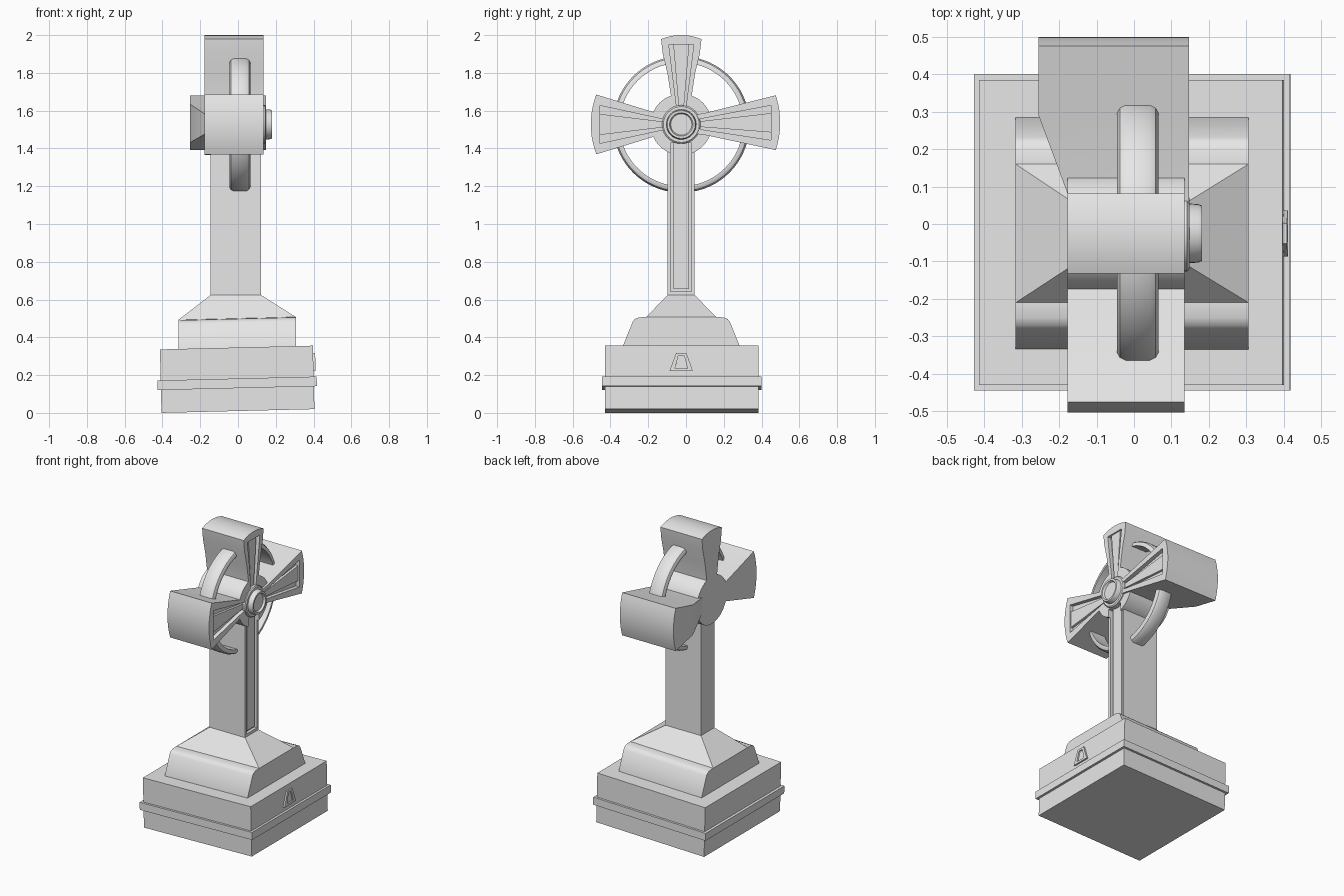
import bpy, bmesh, math
from mathutils import Vector

if "Cube" in bpy.data.objects:
    bpy.data.objects.remove(bpy.data.objects["Cube"])

stone = bpy.data.materials.new("light_grey_stone")
stone.diffuse_color = (0.8, 0.8, 0.8, 1)
stone.use_nodes = True
stone.node_tree.nodes["Principled BSDF"].inputs["Base Color"].default_value = stone.diffuse_color
CY, CZ = -0.025, 1.527          # centre of the cross head


def finish(name, bm):
    bmesh.ops.remove_doubles(bm, verts=bm.verts, dist=1e-5)
    bmesh.ops.recalc_face_normals(bm, faces=bm.faces)
    me = bpy.data.meshes.new(name)
    bm.to_mesh(me)
    bm.free()
    ob = bpy.data.objects.new(name, me)
    bpy.context.collection.objects.link(ob)
    me.materials.append(stone)
    return ob


def prism_bm(pts, x0, x1):
    """Extrude a (y, z) outline along x."""
    bm = bmesh.new()
    f = bm.faces.new([bm.verts.new((x0, y, z)) for y, z in pts])
    ex = bmesh.ops.extrude_face_region(bm, geom=[f])
    for v in ex["geom"]:
        if isinstance(v, bmesh.types.BMVert):
            v.co.x = x1
    return bm


def prism(name, pts, x0, x1):
    return finish(name, prism_bm(pts, x0, x1))


def box(name, x, y, z):
    return prism(name, [(y[0], z[0]), (y[1], z[0]), (y[1], z[1]), (y[0], z[1])], *x)


def lathe(name, prof, closed=False, n=64):
    """Turn an (x, radius) profile about the head's axis."""
    bm = bmesh.new()
    rings = []
    for k in range(n):
        a = 2 * math.pi * k / n
        rings.append([bm.verts.new((x, CY + r * math.cos(a), CZ + r * math.sin(a))) for x, r in prof])
    m = len(prof)
    for k in range(n):
        p, q = rings[k], rings[(k + 1) % n]
        for i in range(m if closed else m - 1):
            j = (i + 1) % m
            bm.faces.new((p[i], p[j], q[j], q[i]))
    return finish(name, bm)


def cut(ob, cutters):
    for c in cutters:
        md = ob.modifiers.new("recess", "BOOLEAN")
        md.operation = "DIFFERENCE"
        md.solver = "EXACT"
        md.object = c
        bpy.context.view_layer.objects.active = ob
        bpy.ops.object.modifier_apply(modifier=md.name)


# stepped base, settled at a slight tilt
tilt = math.radians(-1.4)
block = box("base_block", (-0.405, 0.405), (-0.43, 0.385), (0.01, 0.346))
band = box("base_band", (-0.423, 0.421), (-0.445, 0.40), (0.131, 0.182))
plate_o = [(-0.087, 0.212), (0.036, 0.212), (0.002, 0.308), (-0.052, 0.308)]
plate_i = [(-0.058, 0.226), (0.008, 0.226), (-0.010, 0.294), (-0.040, 0.294)]
plate = prism("base_emblem_frame", plate_o, 0.39, 0.416)
hole = prism("emblem_cutter", plate_i, 0.407, 0.5)
cut(plate, [hole])
bpy.data.objects.remove(hole)
for ob in (block, band, plate):
    ob.rotation_euler.y = tilt

# plinth: shouldered profile below, hipped roof above
half = [(0.31, 0.33), (0.31, 0.345), (0.257, 0.475), (0.245, 0.49), (0.225, 0.498), (0.185, 0.50)]
outline = [(CY + y, z) for y, z in half] + [(CY - y, z) for y, z in reversed(half)]
plinth = prism("plinth", outline, -0.316, 0.306)
bm = bmesh.new()
low = [bm.verts.new((x, CY + y, 0.50)) for x, y in ((-0.316, -0.185), (0.306, -0.185), (0.306, 0.185), (-0.316, 0.185))]
top = [bm.verts.new((x, CY + y, 0.624)) for x, y in ((-0.145, -0.073), (0.122, -0.073), (0.122, 0.071), (-0.145, 0.071))]
bm.faces.new(low)
bm.faces.new(top)
for i in range(4):
    j = (i + 1) % 4
    bm.faces.new((low[i], low[j], top[j], top[i]))
roof = finish("plinth_roof", bm)
for ob in (plinth, roof):
    for v in ob.data.vertices:
        if v.co.z < 0.6:
            v.co.z += 0.025 * v.co.x

# shaft with sunken front panel
shaft = box("shaft", (-0.145, 0.121), (-0.098, 0.046), (0.61, 1.46))
shaft_cut = box("shaft_cutter", (0.101, 0.2), (-0.082, 0.030), (0.642, 1.43))
box("shaft_panel", (0.09, 0.112), (-0.066, 0.016), (0.655, 1.43))
cut(shaft, [shaft_cut])

# three flared arms: direction, reach, corner reach, end half width, x range
ARMS = {
    "left_arm": ((-1, 0), 0.479, 0.450, 0.158, -0.177, 0.135),
    "right_arm": ((1, 0), 0.524, 0.500, 0.145, -0.177, 0.147),
    "top_arm": ((0, 1), 0.473, 0.452, 0.107, -0.177, 0.135),
}
cutters = [shaft_cut]
hub = lathe("hub", [(-0.177, 0), (-0.177, 0.162), (0.135, 0.162), (0.135, 0)])
for name, (d, R, rc, w, x0, x1) in ARMS.items():
    lift = 0.01 if name == "right_arm" else 0

    def to(r, s):
        y, z = CY + r * d[0] - s * d[1], CZ + r * d[1] + s * d[0]
        return y, z + lift * r / R

    arc = [(rc + (R - rc) * (1 - (k / 5) ** 2), w * k / 5) for k in range(-5, 6)]
    if name == "top_arm":
        sides = [(0.03, 0.045), (0.14, 0.053), (0.27, 0.073), (0.375, 0.098)]
    else:
        sides = [(0.03, 0.045), (0.12, 0.057)]
    pts = [(r, -s) for r, s in sides] + arc + [(r, s) for r, s in reversed(sides)]
    bm = prism_bm([to(r, s) for r, s in pts], x0, x1)
    if name == "right_arm":     # back face thickens away from the hub
        for y in (0.08, 0.29):
            bmesh.ops.bisect_plane(bm, geom=bm.verts[:] + bm.edges[:] + bm.faces[:],
                                   plane_co=(0, y, 0), plane_no=(0, 1, 0))
        for v in bm.verts:
            if v.co.x < 0:
                v.co.x -= 0.078 * min(1, max(0, (v.co.y - 0.08) / 0.21))
    arm = finish(name, bm)

    # sunken wedge with a raised rib inside it
    re = R - 0.05
    a, b = (0.066, 0.042) if name == "top_arm" else (0.63 * w, 0.35 * w)
    c = prism(name + "_cutter", [to(*p) for p in ((0.07, -0.022), (re, -a), (re, a), (0.07, 0.022))],
              x1 - 0.026, x1 + 0.1)
    cut(arm, [c])
    cutters.append(c)
    prism(name + "_rib", [to(*p) for p in ((0.07, -0.012), (re, -b), (re, b), (0.07, 0.012))],
          x1 - 0.04, x1 - 0.010)
cut(hub, cutters)
for c in cutters:
    bpy.data.objects.remove(c)

# ring joining the arms, with rounded outer edge
sec = [(-0.045, 0.327), (0.065, 0.327), (0.065, 0.340), (0.058, 0.353), (0.043, 0.361),
       (-0.023, 0.361), (-0.038, 0.353), (-0.045, 0.340)]
lathe("halo_ring", sec, closed=True, n=72)

# round boss on the front of the hub
lathe("boss_collar", [(0.09, 0), (0.09, 0.102), (0.142, 0.102), (0.148, 0.095), (0.148, 0)], n=32)
lathe("boss", [(0.10, 0), (0.10, 0.083), (0.172, 0.078), (0.181, 0.074), (0.181, 0.062),
               (0.168, 0.056), (0.168, 0)], n=32)

# smooth the curves, keep the edges sharp
bpy.ops.object.select_all(action="DESELECT")
for ob in bpy.context.scene.objects:
    ob.select_set(True)
    bpy.context.view_layer.objects.active = ob
bpy.ops.object.shade_smooth_by_angle(angle=math.radians(30))
